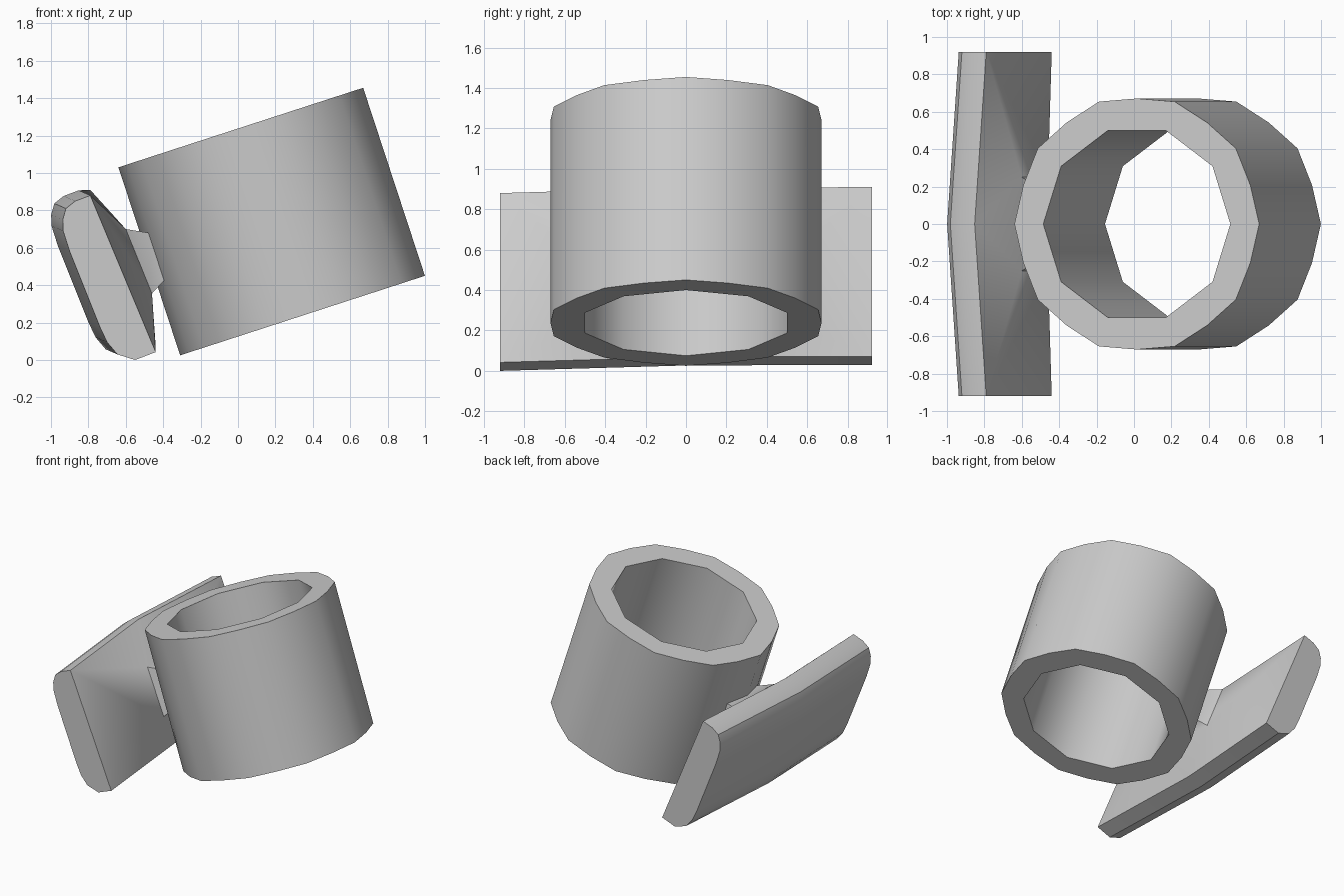
import bpy, bmesh, math
from mathutils import Vector

if "Cube" in bpy.data.objects:
    bpy.data.objects.remove(bpy.data.objects["Cube"])


def finish(bm, name, angle):
    bmesh.ops.recalc_face_normals(bm, faces=bm.faces[:])
    me = bpy.data.meshes.new(name)
    bm.to_mesh(me)
    bm.free()
    ob = bpy.data.objects.new(name, me)
    bpy.context.collection.objects.link(ob)
    bpy.ops.object.select_all(action='DESELECT')
    bpy.context.view_layer.objects.active = ob
    ob.select_set(True)
    bpy.ops.object.shade_smooth_by_angle(angle=math.radians(angle))
    return ob


# Tilted sleeve: 20-sided outside, 10-sided bore
BASE = Vector((0.345, 0, 0.2375))
AXIS = Vector((-0.33, 0, 1.005))
ACROSS = Vector((0.951, 0, 0.309))
bm = bmesh.new()


def ring(n, radii, t):
    vs = []
    for i in range(n):
        a, r = 2 * math.pi * i / n, radii[i % len(radii)]
        co = BASE + AXIS * t + ACROSS * (r * math.cos(a))
        co.y = r * math.sin(a)
        vs.append(bm.verts.new(co))
    return vs


outer = [ring(20, (0.688, 0.671), t) for t in (0, 1)]
inner = [ring(10, (0.526,), t) for t in (0, 1)]
for lo, hi in (outer, inner):
    n = len(lo)
    for i in range(n):
        j = (i + 1) % n
        bm.faces.new((lo[i], lo[j], hi[j], hi[i]))
for o, c in zip(outer, inner):
    for k in range(10):
        j = (k + 1) % 10
        bm.faces.new((o[2 * k], o[2 * k + 1], o[2 * j], c[j], c[k]))
finish(bm, "sleeve", 40)

# Rounded, slightly bowed plate; profile runs from top back edge to bottom back edge
profile = [(-0.79, 0.88), (-0.87, 0.85), (-0.92, 0.81), (-0.937, 0.75),
           (-0.935, 0.69), (-0.90, 0.58), (-0.74, 0.18), (-0.70, 0.095),
           (-0.645, 0.03), (-0.55, 0.0), (-0.44, 0.042)]
bm = bmesh.new()
rows = []
for y, bow in ((-0.92, 0), (0, 1), (0.92, 0)):
    dz = 0.016 * (y + 0.92) + 0.012 * bow
    rows.append([bm.verts.new((x - 0.062 * bow, y, z + dz)) for x, z in profile])
for r, s in zip(rows, rows[1:]):
    for i in range(len(profile) - 1):
        bm.faces.new((r[i], r[i + 1], s[i + 1], s[i]))
bm.faces.new(rows[0])
bm.faces.new(rows[2])

# Tapered back and neck reaching into the sleeve wall
steps = [(0.25, (-0.60, 0.70), (-0.46, 0.355)),
         (0.18, (-0.48, 0.68), (-0.40, 0.42)),
         (0.17, (-0.36, 0.655), (-0.30, 0.47))]
quads = [[bm.verts.new((p[0], y, p[1])) for y, p in
          ((-w, top), (w, top), (w, bot), (-w, bot))] for w, top, bot in steps]
q = quads[0]
for col, a, b in ((0, q[0], q[1]), (-1, q[3], q[2])):
    bm.faces.new((rows[0][col], rows[1][col], a))
    bm.faces.new((rows[1][col], b, a))
    bm.faces.new((rows[1][col], rows[2][col], b))
bm.faces.new((rows[0][0], rows[0][-1], q[3], q[0]))
bm.faces.new((rows[2][0], rows[2][-1], q[2], q[1]))
for a, b in zip(quads, quads[1:]):
    for i in range(4):
        j = (i + 1) % 4
        bm.faces.new((a[i], a[j], b[j], b[i]))
bm.faces.new(quads[-1])
finish(bm, "mounting_plate", 35)
